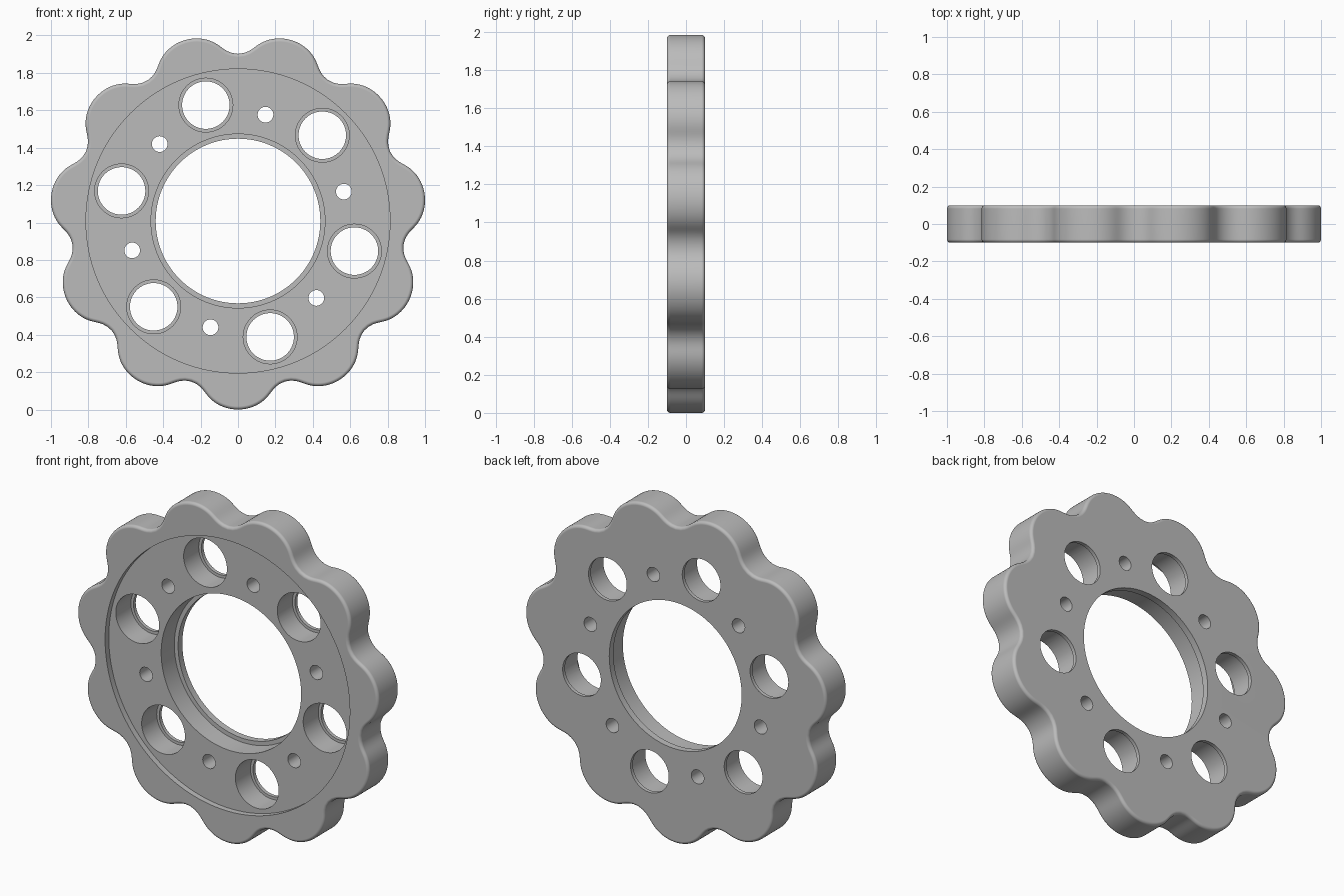
import bpy, bmesh, math
from math import sin, cos, pi, radians

default = bpy.data.objects.get("Cube")
if default:
    bpy.data.objects.remove(default, do_unlink=True)

CENTRE_Z = 1.008
HALF = 0.1          # half thickness
FLOOR = -0.065      # floor of the front recess


def make_object(name, bm):
    bmesh.ops.recalc_face_normals(bm, faces=bm.faces)
    mesh = bpy.data.meshes.new(name)
    bm.to_mesh(mesh)
    bm.free()
    obj = bpy.data.objects.new(name, mesh)
    bpy.context.collection.objects.link(obj)
    return obj


def apply(obj, mod):
    bpy.context.view_layer.objects.active = obj
    bpy.ops.object.modifier_apply(modifier=mod.name)


def turned_cutter(bm, profile, x, z, segments):
    """Stepped round cutter along y; profile is (radius, y) from front to back."""
    rings = []
    for r, y in profile:
        rings.append([bm.verts.new((x + r * cos(2 * pi * i / segments), y,
                                    z + r * sin(2 * pi * i / segments)))
                      for i in range(segments)])
    for a, b in zip(rings, rings[1:]):
        for i in range(segments):
            j = (i + 1) % segments
            bm.faces.new((a[i], a[j], b[j], b[i]))
    bm.faces.new(rings[0])
    bm.faces.new(rings[-1])


def cut(target, name, bm):
    cutter = make_object(name, bm)
    cutter.hide_render = True
    mod = target.modifiers.new(name, 'BOOLEAN')
    mod.operation, mod.solver, mod.object = 'DIFFERENCE', 'EXACT', cutter
    apply(target, mod)
    bpy.data.objects.remove(cutter, do_unlink=True)


def ring_of_holes(target, name, profile, distance, first, segments):
    bm = bmesh.new()
    for k in range(6):
        a = radians(first + 60 * k)
        turned_cutter(bm, profile, distance * cos(a),
                      CENTRE_Z + distance * sin(a), segments)
    cut(target, name, bm)


# Eleven-lobed cycloidal outline: trochoid offset inward by the roller radius
PINS, ROLLER, ECC = 12, 0.1, 0.057
PITCH = 0.951 + ROLLER


def outline_point(t):
    x = PITCH * cos(t) + ECC * cos(PINS * t)
    z = PITCH * sin(t) + ECC * sin(PINS * t)
    dx = -PITCH * sin(t) - PINS * ECC * sin(PINS * t)
    dz = PITCH * cos(t) + PINS * ECC * cos(PINS * t)
    n = math.hypot(dx, dz)
    x, z = x - ROLLER * dz / n, z + ROLLER * dx / n
    return z, -HALF, CENTRE_Z - x      # first lobe points straight down


bm = bmesh.new()
COUNT = 11 * 40
face = bm.faces.new([bm.verts.new(outline_point(2 * pi * i / COUNT))
                     for i in range(COUNT)])
extruded = bmesh.ops.extrude_face_region(bm, geom=[face])
bmesh.ops.translate(bm, vec=(0, 2 * HALF, 0),
                    verts=[v for v in extruded["geom"]
                           if isinstance(v, bmesh.types.BMVert)])
disc = make_object("lobed_disc", bm)

# Rounded rim
bevel = disc.modifiers.new("rounded_rim", 'BEVEL')
bevel.width, bevel.segments = 0.018, 4
bevel.limit_method, bevel.angle_limit = 'ANGLE', radians(60)
apply(disc, bevel)

# Front recess and stepped centre bore
bm = bmesh.new()
turned_cutter(bm, [(0.813, -0.2), (0.813, FLOOR), (0.465, FLOOR),
                   (0.465, 0.06), (0.44, 0.06), (0.44, 0.2)], 0, CENTRE_Z, 128)
cut(disc, "bore_cutter", bm)

# Six large stepped holes and six small plain holes
ring_of_holes(disc, "large_hole_cutter",
              [(0.144, -0.2), (0.144, 0.078), (0.127, 0.078), (0.127, 0.2)],
              0.643, 45.5, 64)
ring_of_holes(disc, "small_hole_cutter", [(0.042, -0.2), (0.042, 0.2)],
              0.587, 15.5, 32)

# Grey finish and smooth shading with crisp edges
grey = bpy.data.materials.new("plain_grey")
grey.use_nodes = True
colour = (0.5, 0.5, 0.5, 1)
grey.diffuse_color = colour
grey.node_tree.nodes["Principled BSDF"].inputs["Base Color"].default_value = colour
disc.data.materials.clear()
disc.data.materials.append(grey)

bpy.ops.object.select_all(action='DESELECT')
disc.select_set(True)
bpy.context.view_layer.objects.active = disc
bpy.ops.object.shade_smooth_by_angle(angle=radians(30))
weighted = disc.modifiers.new("flat_faces", 'WEIGHTED_NORMAL')
weighted.keep_sharp = True
